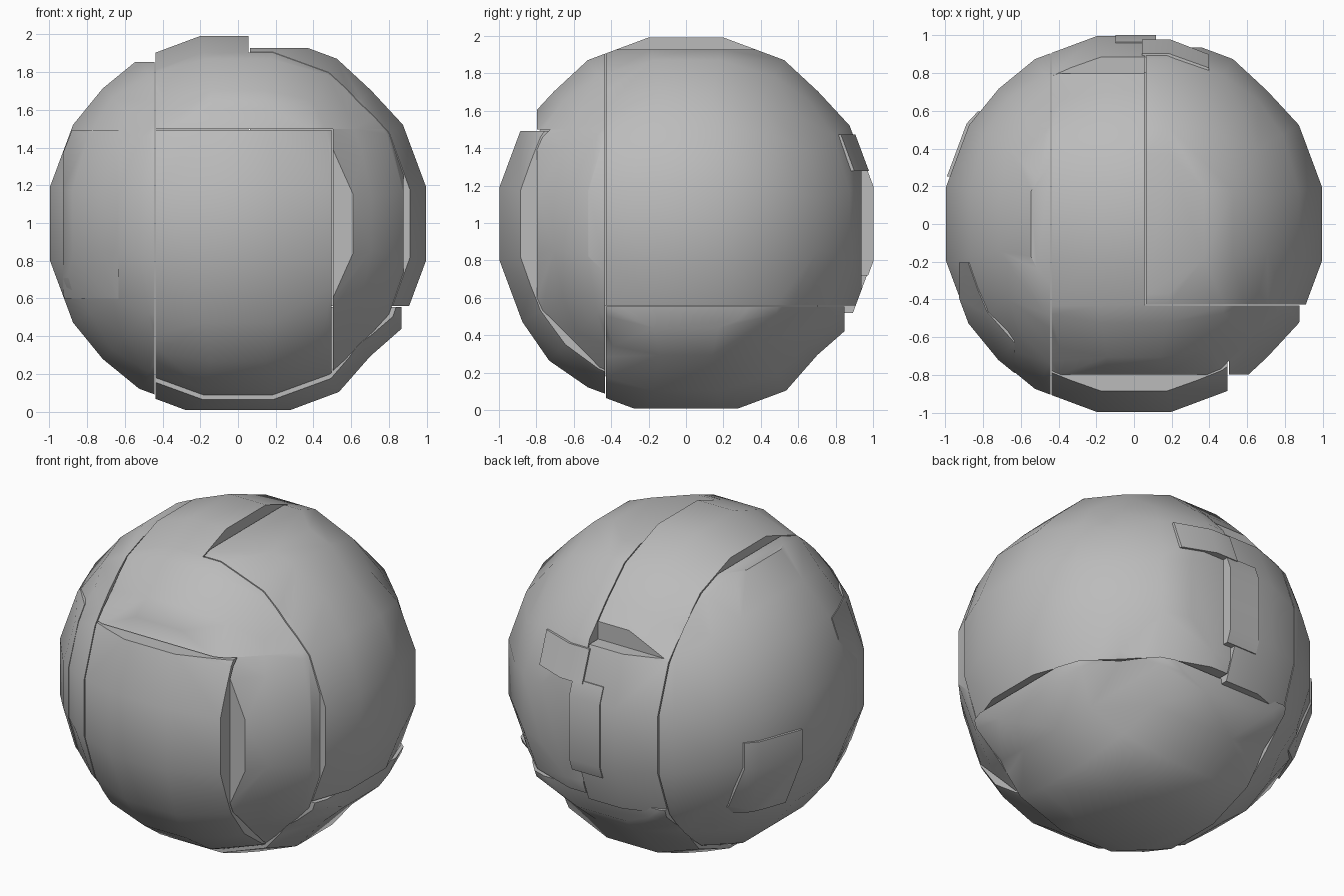
import bpy
import bmesh
from mathutils import Vector

cube = bpy.data.objects.get("Cube")
if cube:
    bpy.data.objects.remove(cube, do_unlink=True)

grey = bpy.data.materials.new("plain grey")
grey.use_nodes = True
grey.diffuse_color = (0.5, 0.5, 0.5, 1)
for node in grey.node_tree.nodes:
    if node.type == 'BSDF_PRINCIPLED':
        node.inputs["Base Color"].default_value = grey.diffuse_color
        node.inputs["Roughness"].default_value = 0.6

RADIUS = 1.035
CENTRE = Vector((0, 0, 0.996))
GAP = 0.003

# Seam positions, measured from the ball's centre
LEFT_SEAM, TOP_SEAM, STRIP_SEAM = -0.44, 0.06, 0.5
FRONT_SEAM, BACK_SEAM = -0.43, 0.8
LOW_SEAM, HIGH_SEAM = -0.44, 0.5


def ball(radius, diagonal):
    """Coarse ball from a gridded cube; diagonal scales the former cube edges."""
    bm = bmesh.new()
    bmesh.ops.create_cube(bm, size=2)
    bmesh.ops.subdivide_edges(bm, edges=bm.edges[:], cuts=4, use_grid_fill=True)
    for v in bm.verts:
        on_edge = sum(abs(c) > 0.99 for c in v.co) > 1
        v.co = v.co.normalized() * radius * (diagonal if on_edge else 1)
    return bm


def cut(bm, axis, limit, side):
    """Keep what lies below (side 1) or above (side -1) the limit, and cap it."""
    point, normal = Vector(), Vector()
    point[axis] = limit
    normal[axis] = side
    bmesh.ops.bisect_plane(bm, geom=bm.verts[:] + bm.edges[:] + bm.faces[:],
                           dist=1e-5, plane_co=point, plane_no=normal, clear_outer=True)
    rim = [e for e in bm.edges if e.is_boundary]
    if rim:
        bmesh.ops.holes_fill(bm, edges=rim, sides=0)


def piece(name, x=(None, None), y=(None, None), z=(None, None),
          scale=1.0, diagonal=0.975, smooth=0.55):
    """One block of the ball, bounded by low and high limits on each axis."""
    bm = ball(RADIUS * scale, diagonal)
    for axis, (low, high) in enumerate((x, y, z)):
        if low is not None:
            cut(bm, axis, low + GAP, -1)
        if high is not None:
            cut(bm, axis, high - GAP, 1)
    bmesh.ops.recalc_face_normals(bm, faces=bm.faces[:])
    mesh = bpy.data.meshes.new(name)
    bm.to_mesh(mesh)
    bm.free()
    mesh.materials.append(grey)
    obj = bpy.data.objects.new(name, mesh)
    obj.location = CENTRE
    bpy.context.collection.objects.link(obj)
    bpy.ops.object.select_all(action='DESELECT')
    obj.select_set(True)
    bpy.context.view_layer.objects.active = obj
    bpy.ops.object.shade_smooth_by_angle(angle=smooth)


# Side cap, trimmed flat at its top
piece("side_cap", x=(None, LEFT_SEAM), z=(None, 0.86), diagonal=0.99)

# Front block and the lower bands around it
piece("front_block", x=(LEFT_SEAM, STRIP_SEAM), y=(None, FRONT_SEAM), z=(None, HIGH_SEAM), diagonal=1.01)
piece("front_side_band", x=(STRIP_SEAM, 0.88), y=(-0.8, FRONT_SEAM), z=(None, HIGH_SEAM + GAP * 2))
piece("front_top_band", x=(LEFT_SEAM, 0.88), y=(-0.8, FRONT_SEAM), z=(HIGH_SEAM, None), smooth=0.9)

# Raised strip over the top, reaching back to a step
piece("top_strip", x=(LEFT_SEAM, TOP_SEAM), y=(FRONT_SEAM - GAP * 2, BACK_SEAM), z=(LOW_SEAM, None))

# Large side and top block
piece("side_block", x=(TOP_SEAM, None), y=(FRONT_SEAM, 0.94), z=(LOW_SEAM, 0.935), smooth=0.9)

# Bottom block with a broad flat base, set in below the side block
piece("bottom_block", x=(LEFT_SEAM, 0.87), y=(FRONT_SEAM, 0.85), z=(-0.99, LOW_SEAM),
      scale=1.02, diagonal=0.95, smooth=0.9)

# Back block under the end of the top strip, with its side tab and key
piece("back_block", x=(LEFT_SEAM, TOP_SEAM), y=(BACK_SEAM - 0.1, None), z=(LOW_SEAM - 0.04, HIGH_SEAM))
piece("back_tab", x=(TOP_SEAM - 0.02, 0.4), y=(BACK_SEAM, None), z=(0.28, HIGH_SEAM - 0.02), scale=1.012)
piece("back_key", x=(-0.1, 0.12), y=(BACK_SEAM, None), z=(-0.28, 0.3), scale=1.006)

# Thin raised patches on the side cap
piece("rear_patch", x=(None, -0.7), y=(0.25, 0.6), z=(-0.5, 0.0), scale=1.015)
piece("front_patch", x=(-0.93, -0.63), y=(None, -0.2), z=(-0.4, 0.5), scale=1.004, diagonal=0.99)
